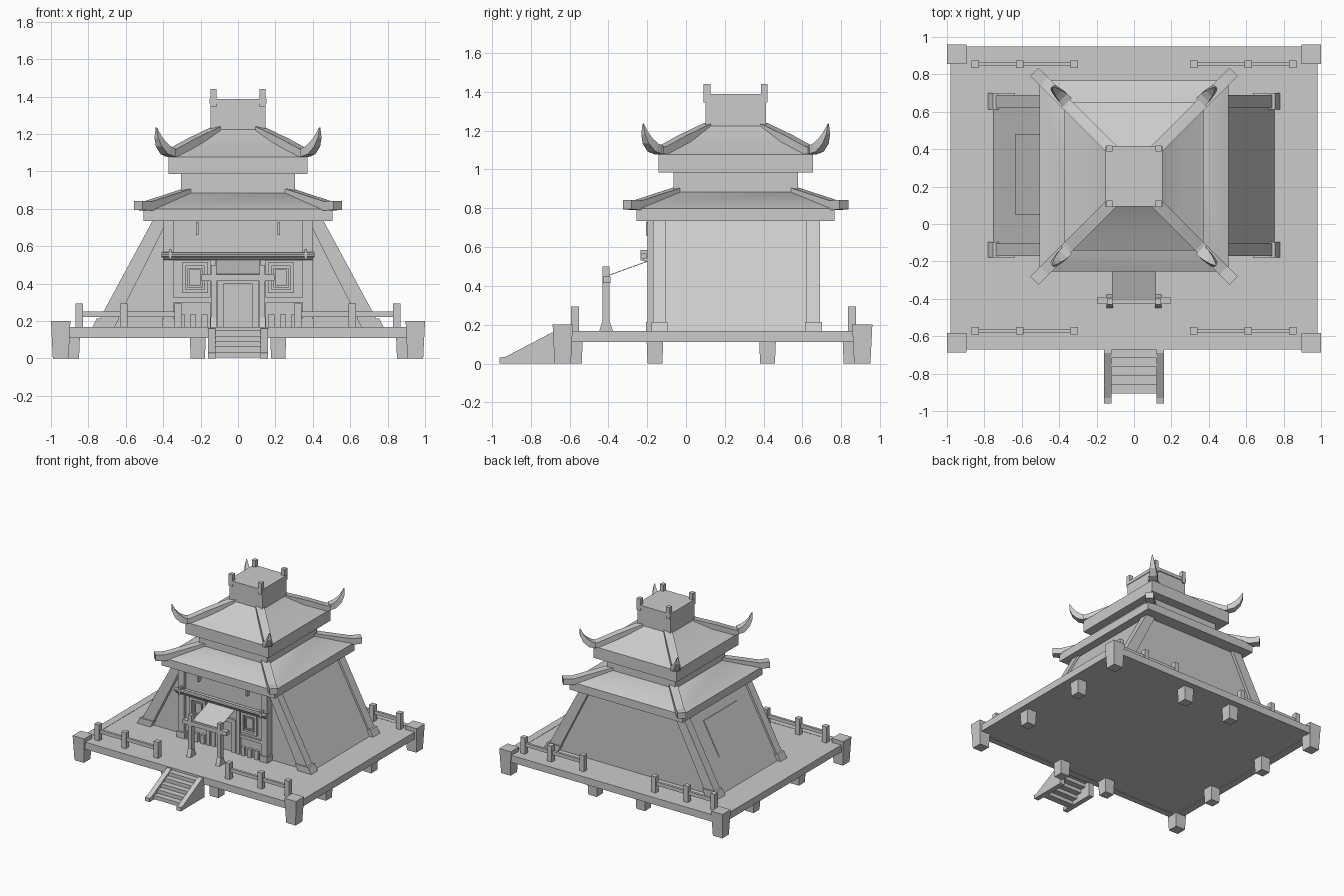
import bpy, bmesh, math
from mathutils import Vector

cube = bpy.data.objects.get("Cube")
if cube:
    bpy.data.objects.remove(cube, do_unlink=True)

grey = bpy.data.materials.new("stone_grey")
grey.use_nodes = True
COLOUR = (0.6, 0.6, 0.6, 1)
grey.diffuse_color = COLOUR
grey.node_tree.nodes["Principled BSDF"].inputs["Base Color"].default_value = COLOUR

CY = 0.256      # centre of the building in depth
DECK = 0.165    # walking surface height


def finish(name, bm):
    bmesh.ops.recalc_face_normals(bm, faces=bm.faces)
    mesh = bpy.data.meshes.new(name)
    bm.to_mesh(mesh)
    bm.free()
    mesh.materials.append(grey)
    ob = bpy.data.objects.new(name, mesh)
    bpy.context.collection.objects.link(ob)
    return ob


def loft(name, rings):
    """Skin a stack of equal-length point loops and cap both ends."""
    bm = bmesh.new()
    loops = [[bm.verts.new(p) for p in ring] for ring in rings]
    for a, b in zip(loops, loops[1:]):
        for i in range(len(a)):
            j = (i + 1) % len(a)
            bm.faces.new((a[i], a[j], b[j], b[i]))
    bm.faces.new(loops[0][::-1])
    bm.faces.new(loops[-1])
    return finish(name, bm)


def rect(cx, cy, hx, hy, z):
    return [(cx + sx * hx, cy + sy * hy, z) for sx, sy in ((-1, -1), (1, -1), (1, 1), (-1, 1))]


def box(name, x, y, z):
    cx, cy, hx, hy = (x[0] + x[1]) / 2, (y[0] + y[1]) / 2, (x[1] - x[0]) / 2, (y[1] - y[0]) / 2
    return loft(name, [rect(cx, cy, hx, hy, h) for h in z])


def pair(name, x, y, z):
    """Box on the +x side and its mirror image."""
    box(name + "_left", x, y, z)
    box(name + "_right", (-x[1], -x[0]), y, z)


def prism_y(name, outline, y):
    return loft(name, [[(x, d, z) for x, z in outline] for d in y])


def prism_x(name, outline, xs):
    return loft(name, [[(x, y, z) for y, z in outline] for x in xs])


def rod(name, half, y, z, r):
    ring = [(y + r * math.cos(a), z + r * math.sin(a)) for a in (math.tau * i / 10 for i in range(10))]
    return prism_x(name, ring, (-half, half))


# Deck with rim beams and supports
box("deck_floor", (-0.95, 0.95), (-0.64, 0.92), (0.115, DECK))
pair("deck_side_beam", (0.92, 0.98), (-0.67, 0.95), (0.11, DECK + 0.002))
for name, y in (("front", (-0.67, -0.62)), ("back", (0.91, 0.95))):
    box("deck_beam_" + name, (-0.92, 0.92), y, (0.11, DECK + 0.002))
for s in (-1, 1):
    for y in (-0.635, 0.908):
        loft("corner_post", [rect(s * 0.948, y, 0.042, 0.042, 0), rect(s * 0.948, y, 0.052, 0.052, 0.2)])
    for x, y in ((0.888, -0.16), (0.888, 0.42), (0.215, -0.575), (0.215, 0.85)):
        loft("deck_foot", [rect(s * x, y, 0.038, 0.038, 0), rect(s * x, y, 0.043, 0.043, 0.12)])

# Railings along the front and back
for y in (-0.572, 0.855):
    for x in (0.85, 0.61, 0.32):
        pair("rail_post", (x - 0.02, x + 0.02), (y - 0.02, y + 0.02), (DECK, 0.295))
    pair("rail_bar", (0.32, 0.85), (y - 0.01, y + 0.01), (0.222, 0.25))

# Entrance stairs
for s in (-1, 1):
    prism_x("stair_side", [(-0.96, 0), (-0.96, 0.03), (-0.93, 0.035), (-0.69, 0.16), (-0.66, 0.16), (-0.66, 0)],
            (s * 0.12, s * 0.16))
for i in range(5):
    y = -0.67 - i * 0.047
    z = 0.15 - i * 0.029
    box("stair_tread", (-0.122, 0.122), (y - 0.047, y + 0.01), (z - 0.03, z))

# Sloping house body
prism_y("house_body", [(-0.75, DECK), (0.75, DECK), (0.435, 0.74), (-0.435, 0.74)], (-0.135, 0.665))
for s in (-1, 1):
    for y in ((-0.17, -0.105), (0.62, 0.69)):
        prism_y("corner_beam", [(s * 0.765, DECK), (s * 0.665, DECK), (s * 0.375, 0.74), (s * 0.455, 0.74)], y)
        prism_y("beam_foot", [(s * 0.78, DECK), (s * 0.66, DECK), (s * 0.635, 0.215), (s * 0.755, 0.215)],
                (y[0] - 0.008, y[1] + 0.01))
# Panel on the right slope
slope = 0.315 / 0.575
panel = [(-0.75 + slope * (z - DECK) - off, z) for z, off in ((0.385, 0.006), (0.64, 0.006), (0.64, -0.01), (0.385, -0.01))]
prism_y("side_panel", panel, (0.05, 0.48))

# Front facade
box("front_wall", (-0.39, 0.39), (-0.175, 0.0), (DECK, 0.74))
pair("front_column", (0.345, 0.398), (-0.198, -0.1), (DECK, 0.735))
pair("column_base", (0.335, 0.405), (-0.205, -0.1), (DECK, 0.215))
box("lintel", (-0.40, 0.40), (-0.2, -0.15), (0.525, 0.56))
rod("awning_rod", 0.41, -0.218, 0.555, 0.016)
rod("lower_rod", 0.4, -0.21, 0.535, 0.01)
pair("rod_bracket", (0.355, 0.37), (-0.235, -0.19), (0.53, 0.585))
pair("wall_peg", (0.21, 0.225), (-0.205, -0.17), (0.66, 0.73))
pair("door_jamb", (0.075, 0.11), (-0.19, -0.15), (DECK, 0.41))
box("door_head", (-0.11, 0.11), (-0.192, -0.15), (0.40, 0.43))
box("door_leaf", (-0.076, 0.076), (-0.18, -0.15), (DECK, 0.40))
pair("inner_column", (0.12, 0.15), (-0.195, -0.15), (DECK, 0.53))
for s in (-1, 1):
    # Window frame, inner frame and lower panels
    for hx, hz, w, d in ((0.07, 0.082, 0.02, 0.195), (0.04, 0.052, 0.01, 0.187)):
        x, z = s * 0.23, 0.432
        for e in (-1, 1):
            box("window_stile", (x + e * (hx - w / 2) - w / 2, x + e * (hx - w / 2) + w / 2), (-d, -0.17), (z - hz, z + hz))
            box("window_rail", (x - hx, x + hx), (-d, -0.17), (z + e * (hz - w / 2) - w / 2, z + e * (hz - w / 2) + w / 2))
for x in (0.18, 0.24, 0.3):
    pair("dado_post", (x - 0.016, x + 0.016), (-0.198, -0.17), (DECK, 0.235))
pair("dado_rail", (0.15, 0.345), (-0.19, -0.17), (0.3, 0.325))

# Free-standing gate and cloth canopy
pair("gate_post", (0.115, 0.145), (-0.43, -0.395), (DECK, 0.5))
for s in (-1, 1):
    loft("gate_foot", [rect(s * 0.13, -0.412, 0.018, 0.036, DECK), rect(s * 0.13, -0.412, 0.018, 0.018, 0.22)])
box("gate_beam", (-0.195, 0.195), (-0.428, -0.39), (0.415, 0.448))
prism_x("canopy", [(-0.41, 0.448), (-0.41, 0.452), (-0.19, 0.532), (-0.19, 0.528)], (-0.118, 0.118))


def ridge(name, outline, half):
    """Hip ridge: profile in the diagonal plane, thickened sideways, on four corners."""
    for sx in (-1, 1):
        for sy in (-1, 1):
            loft(name, [[(sx * (x + e), CY + sy * (x + 0.025 - e), z) for x, z in outline] for e in (-half, half)])


def roof(name, rings):
    ob = loft(name, [rect(0, CY, *r) for r in rings])
    bpy.ops.object.select_all(action='DESELECT')
    ob.select_set(True)
    bpy.context.view_layer.objects.active = ob
    bpy.ops.object.shade_smooth_by_angle(angle=math.radians(25))


# Lower roof
roof("lower_roof", [(0.505, 0.51, 0.735), (0.505, 0.51, 0.80), (0.30, 0.32, 0.885)])
ridge("lower_ridge", [(0.25, 0.89), (0.25, 0.915), (0.48, 0.84), (0.533, 0.843), (0.533, 0.795), (0.48, 0.79)], 0.022)
loft("upper_storey", [rect(0, CY, 0.305, 0.32, z) for z in (0.79, 0.99)])

# Upper roof with upswept horns
roof("upper_roof", [(0.372, 0.397, 0.985), (0.372, 0.397, 1.078), (0.25, 0.27, 1.143), (0.145, 0.155, 1.225)])
ridge("upper_ridge", [(0.115, 1.21), (0.115, 1.24), (0.25, 1.175), (0.35, 1.12), (0.37, 1.115), (0.37, 1.08), (0.34, 1.08),
                      (0.25, 1.13)], 0.022)
for sx in (-1, 1):
    for sy in (-1, 1):
        rings = []
        for x, z, thick, half in ((0.355, 1.1, 0.022, 0.022), (0.385, 1.112, 0.023, 0.021),
                                  (0.412, 1.145, 0.02, 0.016), (0.428, 1.185, 0.013, 0.01), (0.437, 1.235, 0.002, 0.002)):
            tilt = min(1.2, (x - 0.355) * 16)
            c, n = Vector((sx * x, CY + sy * (x + 0.04), z)), Vector((-sx * math.sin(tilt) * 0.7, -sy * math.sin(tilt) * 0.7, math.cos(tilt)))
            side = Vector((sx, -sy, 0))
            rings.append([c + n * thick * a + side * half * b for a, b in ((-1, -1), (-1, 1), (1, 1), (1, -1))])
        loft("roof_horn", rings)

# Rooftop cupola
loft("cupola", [rect(0, CY, 0.147, 0.155, z) for z in (1.2, 1.37)])
loft("cupola_cap", [rect(0, CY, 0.152, 0.162, z) for z in (1.362, 1.388)])
for y in (-0.148, 0.148):
    pair("cupola_post", (0.114, 0.147), (CY + y - 0.017, CY + y + 0.017), (1.345, 1.44))
